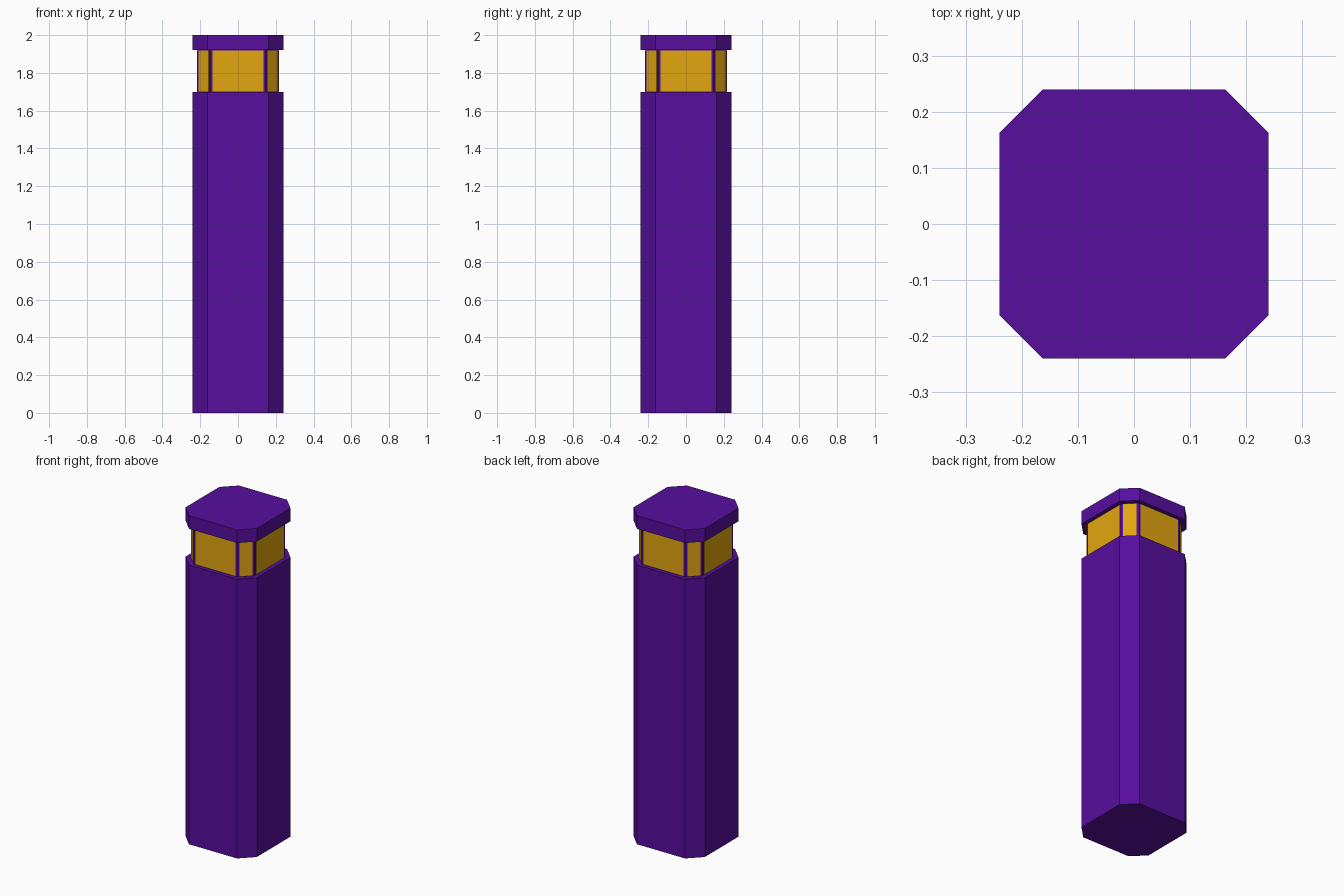
import bpy
import bmesh
from math import pi
from mathutils import Matrix, Vector

cube = bpy.data.objects.get("Cube")
if cube:
    bpy.data.objects.remove(cube, do_unlink=True)


def make_material(name, rgb):
    mat = bpy.data.materials.new(name)
    mat.use_nodes = True
    color = (*rgb, 1.0)
    mat.diffuse_color = color
    mat.node_tree.nodes["Principled BSDF"].inputs["Base Color"].default_value = color
    return mat


purple = make_material("deep purple", (0.095, 0.0045, 0.34))
amber = make_material("amber glass", (0.76, 0.38, 0.005))


def add_object(name, bm, mat):
    bmesh.ops.recalc_face_normals(bm, faces=bm.faces)
    mesh = bpy.data.meshes.new(name)
    bm.to_mesh(mesh)
    bm.free()
    mesh.materials.append(mat)
    obj = bpy.data.objects.new(name, mesh)
    bpy.context.collection.objects.link(obj)
    return obj


def outline(half, corner):
    """Square with cut corners, counter-clockwise from the front side."""
    points = []
    for i in range(4):
        turn = Matrix.Rotation(i * pi / 2, 3, "Z")
        points += [turn @ Vector((s * corner, -half, 0)) for s in (-1, 1)]
    return points


def add_prism(name, half, corner, bottom, top):
    bm = bmesh.new()
    up = Vector((0, 0, 1))
    base = bm.faces.new([bm.verts.new(p + up * bottom) for p in outline(half, corner)])
    grown = bmesh.ops.extrude_face_region(bm, geom=[base], use_keep_orig=True)
    verts = [v for v in grown["geom"] if isinstance(v, bmesh.types.BMVert)]
    bmesh.ops.translate(bm, verts=verts, vec=up * (top - bottom))
    return add_object(name, bm, purple)


HALF, CORNER = 0.24, 0.162
CORE, CORE_CORNER = 0.215, 0.146
SHAFT_TOP, CAP_BOTTOM, TOP = 1.70, 1.92, 2.0

# Shaft, lantern core with its corner posts, and cap
add_prism("shaft", HALF, CORNER, 0, SHAFT_TOP)
add_prism("lantern_core", CORE, CORE_CORNER, SHAFT_TOP, CAP_BOTTOM)
add_prism("cap", HALF, CORNER, CAP_BOTTOM, TOP)

# One thin glass plate on each of the eight lantern sides
MARGIN, THICK = 0.012, 0.004
corners = outline(CORE, CORE_CORNER)
side_names = ("front", "front_left", "left", "back_left",
              "back", "back_right", "right", "front_right")
for i, side in enumerate(side_names):
    a, b = corners[i], corners[(i + 1) % 8]
    along = (b - a).normalized()
    center = (a + b) / 2
    center.z = (SHAFT_TOP + CAP_BOTTOM) / 2
    size = ((b - a).length - 2 * MARGIN, THICK, CAP_BOTTOM - SHAFT_TOP - 0.004)
    bm = bmesh.new()
    place = (Matrix.Translation(center)
             @ Vector((1, 0, 0)).rotation_difference(along).to_matrix().to_4x4()
             if i != 4 else Matrix.Translation(center))
    bmesh.ops.create_cube(bm, size=1, matrix=place @ Matrix.Diagonal((*size, 1)))
    add_object(side + "_glass", bm, amber)
